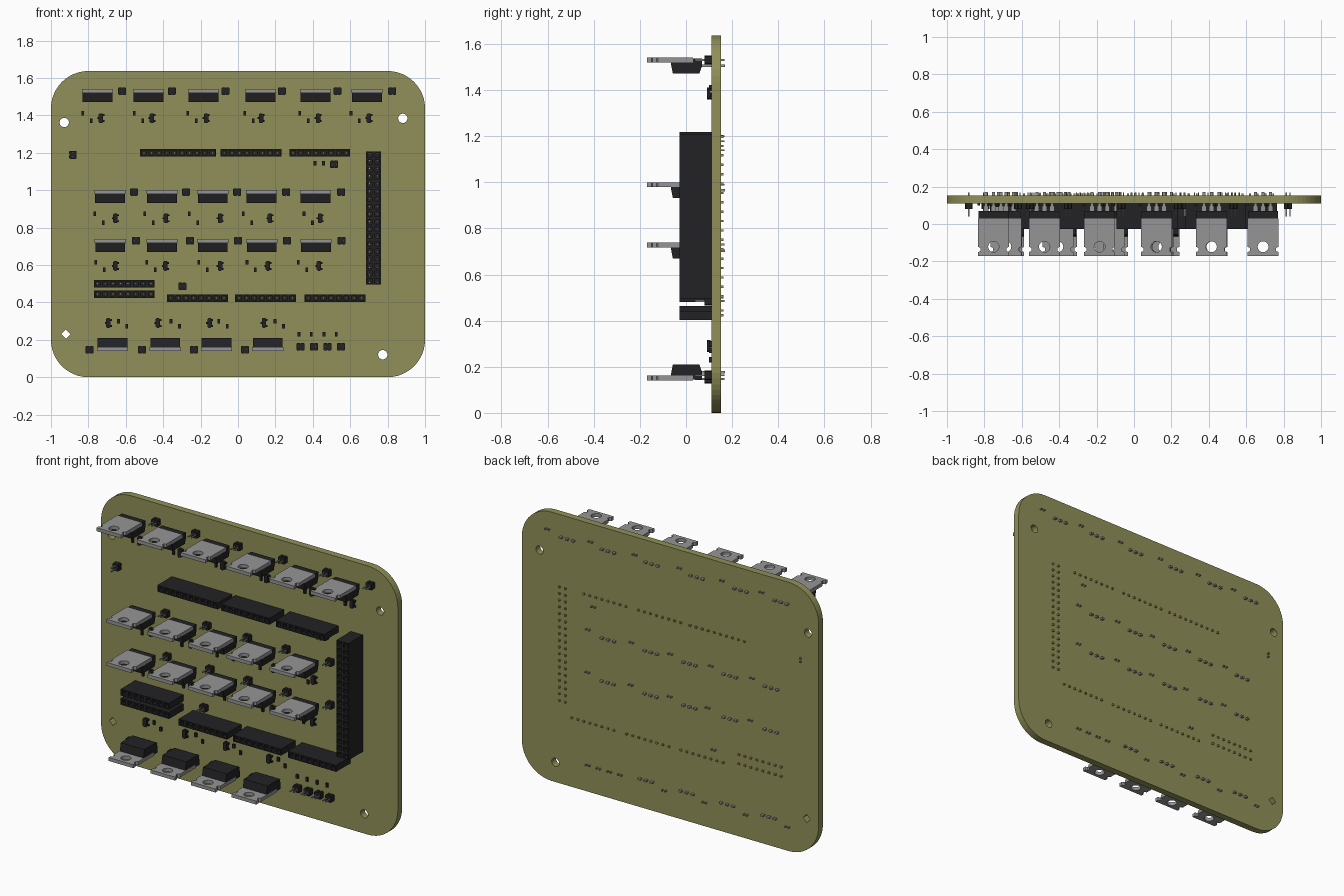
import bpy, bmesh
from math import pi, sin, cos
from mathutils import Matrix

if "Cube" in bpy.data.objects:
    bpy.data.objects.remove(bpy.data.objects["Cube"])

FRONT, BACK = 0.11, 0.152       # board faces in y
PITCH = 0.0407                  # pin pitch


def material(name, rgb):
    m = bpy.data.materials.new(name)
    m.diffuse_color = (*rgb, 1)
    m.use_nodes = True
    m.node_tree.nodes["Principled BSDF"].inputs["Base Color"].default_value = m.diffuse_color
    return m


OLIVE = material("board_olive", (0.28, 0.28, 0.10))
BLACK = material("plastic_black", (0.016, 0.016, 0.018))
METAL = material("metal_grey", (0.30, 0.30, 0.30))
GOLD = material("contact_gold", (0.40, 0.30, 0.08))

# Orientation of extruded outlines: XZ outline along y, YZ outline along x
XZ = Matrix.Rotation(pi / 2, 4, 'X')
YZ = Matrix(((0, 0, 1, 0), (1, 0, 0, 0), (0, 1, 0, 0), (0, 0, 0, 1)))


def finish(bm, name, mat):
    bmesh.ops.recalc_face_normals(bm, faces=bm.faces[:])
    me = bpy.data.meshes.new(name)
    bm.to_mesh(me)
    bm.free()
    me.materials.append(mat)
    return me


def place(me, name, x=0, z=0, turn=0):
    ob = bpy.data.objects.new(name, me)
    ob.location = (x, 0, z)
    ob.rotation_euler = (0, turn, 0)
    bpy.context.collection.objects.link(ob)
    return ob


def plate(name, mat, loops, lo, hi, matrix):
    """Outline with optional holes, extruded from lo to hi."""
    bm = bmesh.new()
    for pts in loops:
        vs = [bm.verts.new((p[0], p[1], lo)) for p in pts]
        for i, v in enumerate(vs):
            bm.edges.new((v, vs[i - 1]))
    bmesh.ops.triangle_fill(bm, use_beauty=True, edges=bm.edges[:])
    ext = bmesh.ops.extrude_face_region(bm, geom=bm.faces[:], use_keep_orig=True)
    top = [g for g in ext["geom"] if isinstance(g, bmesh.types.BMVert)]
    bmesh.ops.translate(bm, vec=(0, 0, hi - lo), verts=top)
    bm.transform(matrix)
    return finish(bm, name, mat)


def boxes(name, mat, items):
    """Boxes given as (x0, x1, y0, y1, z0, z1)."""
    bm = bmesh.new()
    for x0, x1, y0, y1, z0, z1 in items:
        bmesh.ops.create_cube(bm, size=1, matrix=Matrix.Translation(
            ((x0 + x1) / 2, (y0 + y1) / 2, (z0 + z1) / 2))
            @ Matrix.Diagonal((x1 - x0, y1 - y0, z1 - z0, 1)))
    return finish(bm, name, mat)


def pin(x, z, r, y0, y1):
    return (x - r, x + r, y0, y1, z - r, z + r)


def ring(cx, cy, r, n):
    return [(cx + r * cos(2 * pi * i / n), cy + r * sin(2 * pi * i / n)) for i in range(n)]


def chamfered(w, h, c, cx=0):
    a, b = w / 2, h / 2
    return [(cx + x, y) for x, y in ((a, c - b), (a, b - c), (a - c, b), (c - a, b),
                                     (-a, b - c), (-a, c - b), (c - a, -b), (a - c, -b))]


# Circuit board with rounded corners and four mounting holes
outline = []
for k, (cx, cz) in enumerate(((0.8, 1.437), (-0.8, 1.437), (-0.8, 0.2), (0.8, 0.2))):
    for i in range(13):
        t = pi / 2 * (k + i / 12)
        outline.append((cx + 0.2 * cos(t), cz + 0.2 * sin(t)))
holes = [ring(-0.929, 1.362, 0.025, 20), ring(0.881, 1.384, 0.025, 20),
         ring(0.774, 0.12, 0.025, 20), ring(-0.92, 0.23, 0.025, 4)]
place(plate("circuit_board", OLIVE, [outline] + holes, -BACK, -FRONT, XZ), "circuit_board")

# Power transistor: wedge body, drilled tab and three leads (origin at tab face)
body = plate("transistor_body", BLACK, [[(-0.066, -0.004), (-0.066, -0.022), (-0.057, -0.069),
             (0.058, -0.069), (0.069, -0.036), (0.069, -0.004)]], -0.08, 0.08, YZ)
half = [(0.083, 0.03), (0.083, -0.122), (0.07, -0.128), (0.07, -0.145), (0.083, -0.15),
        (0.083, -0.17)]
tab = plate("transistor_tab", METAL, [half + [(-x, y) for x, y in reversed(half)],
            ring(0, -0.122, 0.029, 20)], -0.021, 0, Matrix())
leads = []
for i in (-1, 0, 1):
    leads += [(i * PITCH - 0.013, i * PITCH + 0.013, 0.06, 0.095, -0.04, -0.03),
              (i * PITCH - 0.008, i * PITCH + 0.008, 0.09, 0.17, -0.04, -0.03)]
leads = boxes("transistor_leads", METAL, leads)
for z, turn, xs in ((1.54, 0, (-.751, -.479, -.184, .12, .414, .69)),
                    (1.0, 0, (-.685, -.407, -.135, .125, .414)),
                    (0.738, 0, (-.683, -.407, -.135, .127, .416)),
                    (0.141, pi, (-.67, -.389, -.116, .159))):
    for x in xs:
        place(body, "transistor_body", x, z, turn)
        place(tab, "transistor_tab", x, z, turn)
        place(leads, "transistor_leads", x, z, turn)


# Socket strips: block with a square well and a gold contact per position
def socket(n, m):
    bm = bmesh.new()
    bmesh.ops.create_grid(bm, x_segments=n, y_segments=m, size=0.5)
    bm.transform(Matrix.Translation((0, FRONT, 0)) @ XZ
                 @ Matrix.Diagonal((n * PITCH, m * PITCH * 0.97, 1, 1)))
    ext = bmesh.ops.extrude_face_region(bm, geom=bm.faces[:], use_keep_orig=True)["geom"]
    bmesh.ops.translate(bm, vec=(0, -0.138, 0),
                        verts=[g for g in ext if isinstance(g, bmesh.types.BMVert)])
    wells = [g for g in ext if isinstance(g, bmesh.types.BMFace)
             and all(v.co.y < 0 for v in g.verts)]
    bmesh.ops.inset_individual(bm, faces=wells, thickness=0.011)
    bmesh.ops.inset_individual(bm, faces=wells, thickness=0.0)
    for f in wells:
        for v in f.verts:
            v.co.y += 0.08
    block = finish(bm, "socket_strip", BLACK)
    pins = boxes("socket_contacts", GOLD, [
        pin((i - (n - 1) / 2) * PITCH, (j - (m - 1) / 2) * PITCH, 0.005, 0.01, 0.163)
        for i in range(n) for j in range(m)])
    return block, pins


ten, eight, double = socket(10, 1), socket(8, 1), socket(2, 18)
for (block, pins), x, z in ((ten, -.32, 1.199), (eight, .069, 1.199), (eight, .437, 1.199),
                            (double, .724, .852), (eight, -.217, .423), (eight, .148, .423),
                            (eight, .518, .423), (eight, -.608, .5), (eight, -.608, .444)):
    place(block, "socket_strip", x, z)
    place(pins, "socket_contacts", x, z)

# Two-pin headers
header = plate("header_base", BLACK, [chamfered(0.0215, 0.04, 0.004, -0.0105)],
               -FRONT, -0.08, XZ)
header_r = plate("header_base", BLACK, [chamfered(0.0215, 0.04, 0.004, 0.0105)],
                 -FRONT, -0.08, XZ)
header_pins = boxes("header_pins", METAL, [pin(s * 0.0105, 0, 0.0035, 0.04, 0.168) for s in (-1, 1)])
for z, turn, xs in ((1.53, 0, (-.62, -.353, -.067, .235, .532, .824)),
                    (0.99, 0, (-.556, -.278, -.005, .257, .551)),
                    (0.73, 0, (-.545, -.257, 0, .262, .553)),
                    (0.147, 0, (-.794, -.513, -.235, .037)),
                    (0.163, 0, (.334, .406, .479, .551)),
                    (0.485, 0, (-.297,)), (1.138, 0, (.514,)), (1.189, pi / 2, (-.883,))):
    for x in xs:
        place(header, "header_base", x, z, turn)
        place(header_r, "header_base", x, z, turn)
        place(header_pins, "header_pins", x, z, turn)

# Small surface-mount transistors with three feet
chip = plate("small_transistor", BLACK, [chamfered(0.024, 0.052, 0.006)], -0.107, -0.09, XZ)
feet = boxes("small_transistor_feet", BLACK, [(-0.019, 0, 0.1, FRONT, -0.005, 0.005),
             (0, 0.019, 0.1, FRONT, 0.011, 0.021), (0, 0.019, 0.1, FRONT, -0.021, -0.011)])
for z, xs in ((1.385, (-.733, -.46, -.171, .123, .428, .7)),
              (0.85, (-.655, -.385, -.096, .171, .439)),
              (0.595, (-.655, -.388, -.096, .16, .433)),
              (0.29, (-.693, -.428, -.152, .139))):
    for x in xs:
        place(chip, "small_transistor", x, z)
        place(feet, "small_transistor_feet", x, z)

# Chip resistors, mostly in staggered pairs
resistor = boxes("chip_resistor", BLACK, [(-0.007, 0.007, 0.1, FRONT, -0.012, 0.012)])
for z, drop, xs in ((1.41, .04, (-.83, -.554, -.268, .036, .331, .604)),
                    (0.875, .05, (-.765, -.498, -.26, .029, .353)),
                    (0.615, .04, (-.76, -.487, -.209, .048, .323)),
                    (0.30, .028, (-.639, -.358, -.102, .198)),
                    (0.23, 0, (.326, .46)), (1.143, 0, (.412,))):
    step = 0.066 if z == 0.23 else 0.045
    for x in xs:
        place(resistor, "chip_resistor", x, z)
        place(resistor, "chip_resistor", x + step, z - drop)
